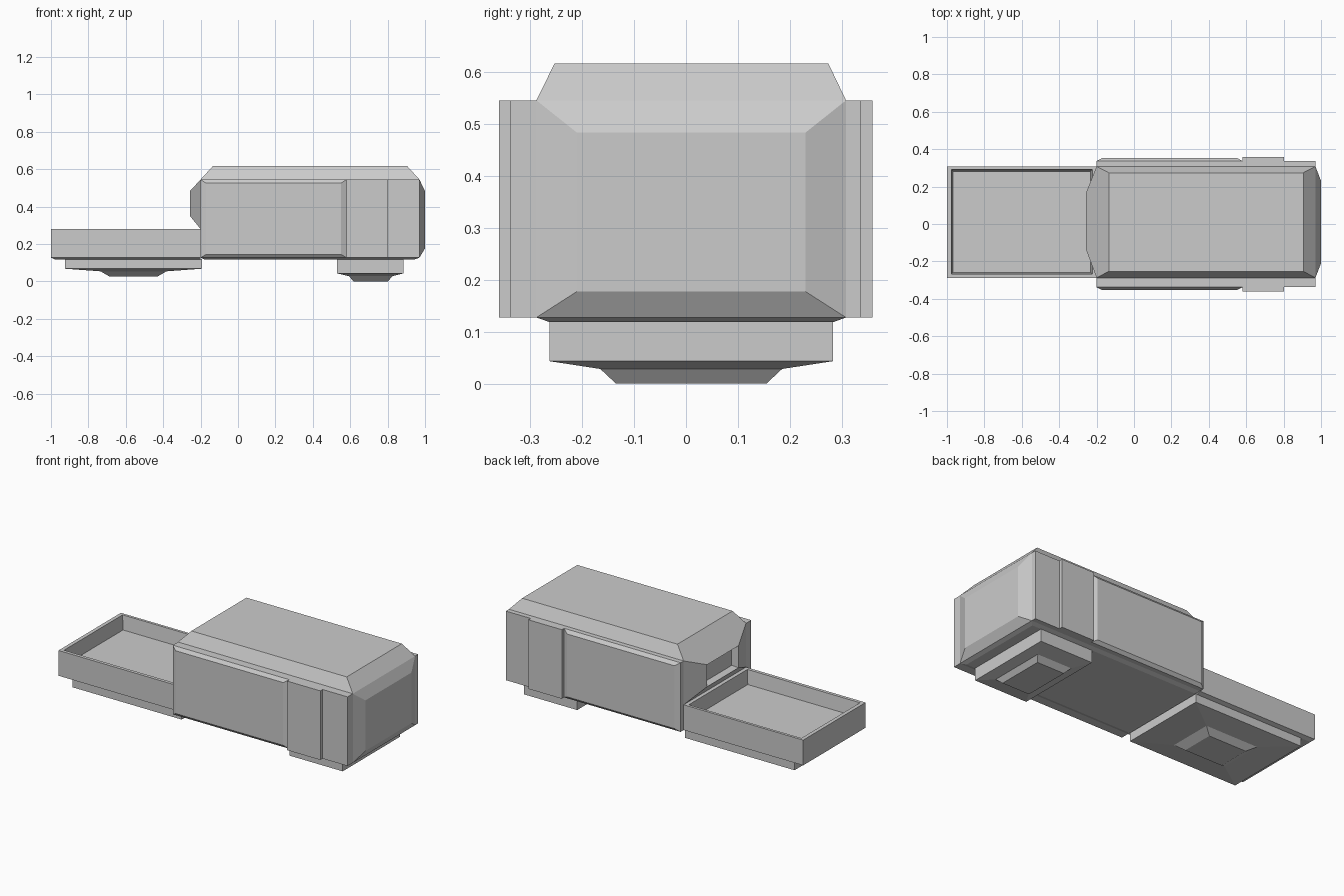
import bpy, bmesh


def loft(name, axis, rings, skip_normal_x=None):
    """Bridge rectangles along an axis. Ring = (pos, a0, a1, b0, b1),
    where a and b are the other two axes in x, y, z order."""
    bm = bmesh.new()
    others = [i for i in range(3) if i != axis]
    loops = []
    for pos, a0, a1, b0, b1 in rings:
        loop = []
        for a, b in ((a0, b0), (a1, b0), (a1, b1), (a0, b1)):
            co = [0, 0, 0]
            co[axis], co[others[0]], co[others[1]] = pos, a, b
            loop.append(bm.verts.new(co))
        loops.append(loop)
    for lo, hi in zip(loops, loops[1:]):
        for i in range(4):
            j = (i + 1) % 4
            bm.faces.new((lo[i], lo[j], hi[j], hi[i]))
    bm.faces.new(loops[0])
    bm.faces.new(loops[-1])
    bmesh.ops.recalc_face_normals(bm, faces=bm.faces)
    mesh = bpy.data.meshes.new(name)
    bm.to_mesh(mesh)
    bm.free()
    obj = bpy.data.objects.new(name, mesh)
    bpy.context.collection.objects.link(obj)
    return obj


X, Y, Z = 0, 1, 2
Y0, Y1 = -0.288, 0.308      # shared body width

# Main body with tapered underside and roof
loft("cabin_body", Z, [
    (0.118, -0.18, 0.945, -0.262, 0.283),
    (0.127, -0.2, 0.97, Y0, Y1),
    (0.545, -0.2, 0.97, Y0, Y1),
    (0.616, -0.135, 0.905, -0.253, 0.274)])

# Bevelled nose
loft("nose", X, [
    (0.97, Y0, Y1, 0.127, 0.545),
    (1.0, -0.21, 0.23, 0.177, 0.483)])

# Rear bulge above the tray, with a recessed window
loft("rear_window", X, [
    (-0.2, Y0, Y1, 0.28, 0.545),
    (-0.257, -0.135, 0.165, 0.35, 0.483),
    (-0.215, -0.13, 0.16, 0.355, 0.478)])

# Open cargo tray
loft("cargo_tray", Z, [
    (0.118, -0.98, -0.2, -0.262, 0.283),
    (0.127, -1.0, -0.2, Y0, Y1),
    (0.28, -1.0, -0.2, Y0, Y1),
    (0.28, -0.977, -0.223, -0.268, 0.292),
    (0.195, -0.967, -0.233, -0.258, 0.282)])

# Side panels on both flanks
for side, inner, base, outer, step in (("right", Y0, -0.338, -0.353, -0.36),
                                       ("left", Y1, 0.337, 0.353, 0.359)):
    loft(side + "_long_panel", Y, [
        (inner, -0.2, 0.58, 0.127, 0.545),
        (base, -0.2, 0.58, 0.127, 0.545),
        (outer, -0.17, 0.55, 0.145, 0.525)])
    loft(side + "_raised_panel", Y, [
        (inner, 0.58, 0.803, 0.127, 0.545),
        (step, 0.58, 0.803, 0.127, 0.545)])
    loft(side + "_front_panel", Y, [
        (inner, 0.803, 0.97, 0.127, 0.545),
        (base, 0.803, 0.97, 0.127, 0.545)])

# Stepped feet under the body and tray
loft("front_foot", Z, [
    (0.12, 0.53, 0.885, -0.263, 0.283),
    (0.043, 0.53, 0.885, -0.263, 0.283),
    (0.028, 0.593, 0.825, -0.165, 0.185),
    (0.0, 0.618, 0.802, -0.135, 0.155)])
loft("rear_foot", Z, [
    (0.12, -0.925, -0.193, -0.263, 0.283),
    (0.068, -0.925, -0.193, -0.263, 0.283),
    (0.054, -0.735, -0.383, -0.125, 0.145),
    (0.025, -0.685, -0.432, -0.09, 0.11)])
